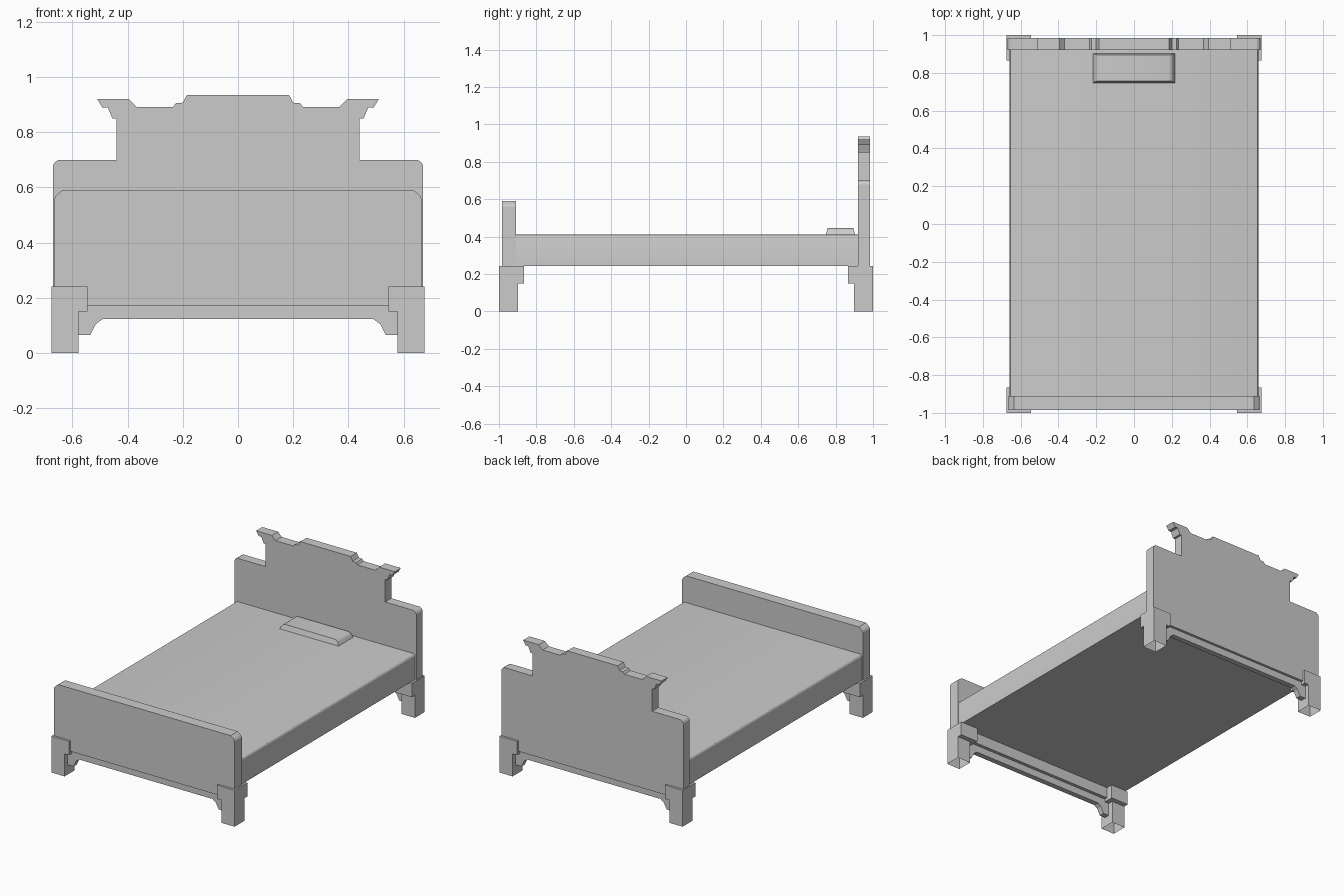
import bpy, bmesh

if "Cube" in bpy.data.objects:
    bpy.data.objects.remove(bpy.data.objects["Cube"])


def slab(name, half, y0, y1):
    """Mirror a right-hand (x, z) outline across x = 0 and extrude it along y."""
    pts = half + [(-x, z) for x, z in reversed(half)]
    bm = bmesh.new()
    face = bm.faces.new([bm.verts.new((x, y0, z)) for x, z in pts])
    ext = bmesh.ops.extrude_face_region(bm, geom=[face])
    verts = [g for g in ext["geom"] if isinstance(g, bmesh.types.BMVert)]
    bmesh.ops.translate(bm, verts=verts, vec=(0, y1 - y0, 0))
    bmesh.ops.recalc_face_normals(bm, faces=bm.faces)
    return finish(name, bm)


def box(bm, lo, hi, open_bottom=False):
    made = bmesh.ops.create_cube(bm, size=1)["verts"]
    for v in made:
        v.co = [(a + b) / 2 + c * (b - a) for a, b, c in zip(lo, hi, v.co)]
    if open_bottom:
        low = [f for f in made[0].link_faces[:] + made[-1].link_faces[:]
               if all(abs(v.co.z - lo[2]) < 1e-5 for v in f.verts)]
        bmesh.ops.delete(bm, geom=list(set(low)), context="FACES_ONLY")
    return made


def finish(name, bm):
    mesh = bpy.data.meshes.new(name)
    bm.to_mesh(mesh)
    bm.free()
    ob = bpy.data.objects.new(name, mesh)
    bpy.context.collection.objects.link(ob)
    return ob


# Headboard with crest
slab("headboard", [
    (0.67, 0.17), (0.67, 0.68), (0.663, 0.692), (0.65, 0.70), (0.44, 0.70),
    (0.44, 0.85), (0.455, 0.85), (0.472, 0.89), (0.492, 0.89), (0.51, 0.92),
    (0.395, 0.92), (0.367, 0.892), (0.235, 0.892), (0.225, 0.905),
    (0.20, 0.907), (0.185, 0.935)], 0.92, 0.985)

# Footboard
slab("footboard", [(0.665, 0.17), (0.665, 0.56), (0.658, 0.572), (0.635, 0.59)],
     -0.985, -0.91)

# Scalloped aprons under both boards
apron = [(0.58, 0.18), (0.58, 0.065), (0.535, 0.065), (0.515, 0.105), (0.49, 0.123)]
for label, s in (("front", -1), ("back", 1)):
    slab(label + "_apron", apron, s * 0.95 - 0.018, s * 0.95 + 0.018)

# Corner legs: open-bottomed post with a wider cap block
for ylabel, sy in (("front", -1), ("back", 1)):
    for xlabel, sx in (("left", -1), ("right", 1)):
        bm = bmesh.new()
        for inner, z0, z1, opened in (((0.577, 0.897), 0, 0.15, True),
                                      ((0.545, 0.865), 0.15, 0.242, False)):
            xs = sorted((sx * inner[0], sx * 0.675))
            ys = sorted((sy * inner[1], sy * 1.0))
            box(bm, (xs[0], ys[0], z0), (xs[1], ys[1], z1), opened)
        finish(f"{ylabel}_{xlabel}_leg", bm)

# Mattress with softened long top edges
bm = bmesh.new()
box(bm, (-0.66, -0.92, 0.242), (0.66, 0.93, 0.412))
edges = [e for e in bm.edges if all(v.co.z > 0.4 for v in e.verts)
         and abs(e.verts[0].co.x - e.verts[1].co.x) < 1e-4]
bmesh.ops.bevel(bm, geom=edges, offset=0.015, segments=3, profile=0.5, affect="EDGES")
mattress = finish("mattress", bm)

# Pillow: tapered pad with rounded ends
bm = bmesh.new()
for v in box(bm, (-0.22, 0.745, 0.405), (0.22, 0.905, 0.446)):
    if v.co.z > 0.43:
        v.co.x *= 0.91
        v.co.y = 0.758 if v.co.y < 0.8 else 0.895
edges = [e for e in bm.edges if all(v.co.z > 0.43 for v in e.verts)
         and abs(e.verts[0].co.x - e.verts[1].co.x) < 1e-4]
bmesh.ops.bevel(bm, geom=edges, offset=0.018, segments=3, profile=0.5, affect="EDGES")
pillow = finish("pillow", bm)

# Smooth the soft parts
for ob in (mattress, pillow):
    bpy.ops.object.select_all(action="DESELECT")
    ob.select_set(True)
    bpy.context.view_layer.objects.active = ob
    bpy.ops.object.shade_smooth_by_angle()
